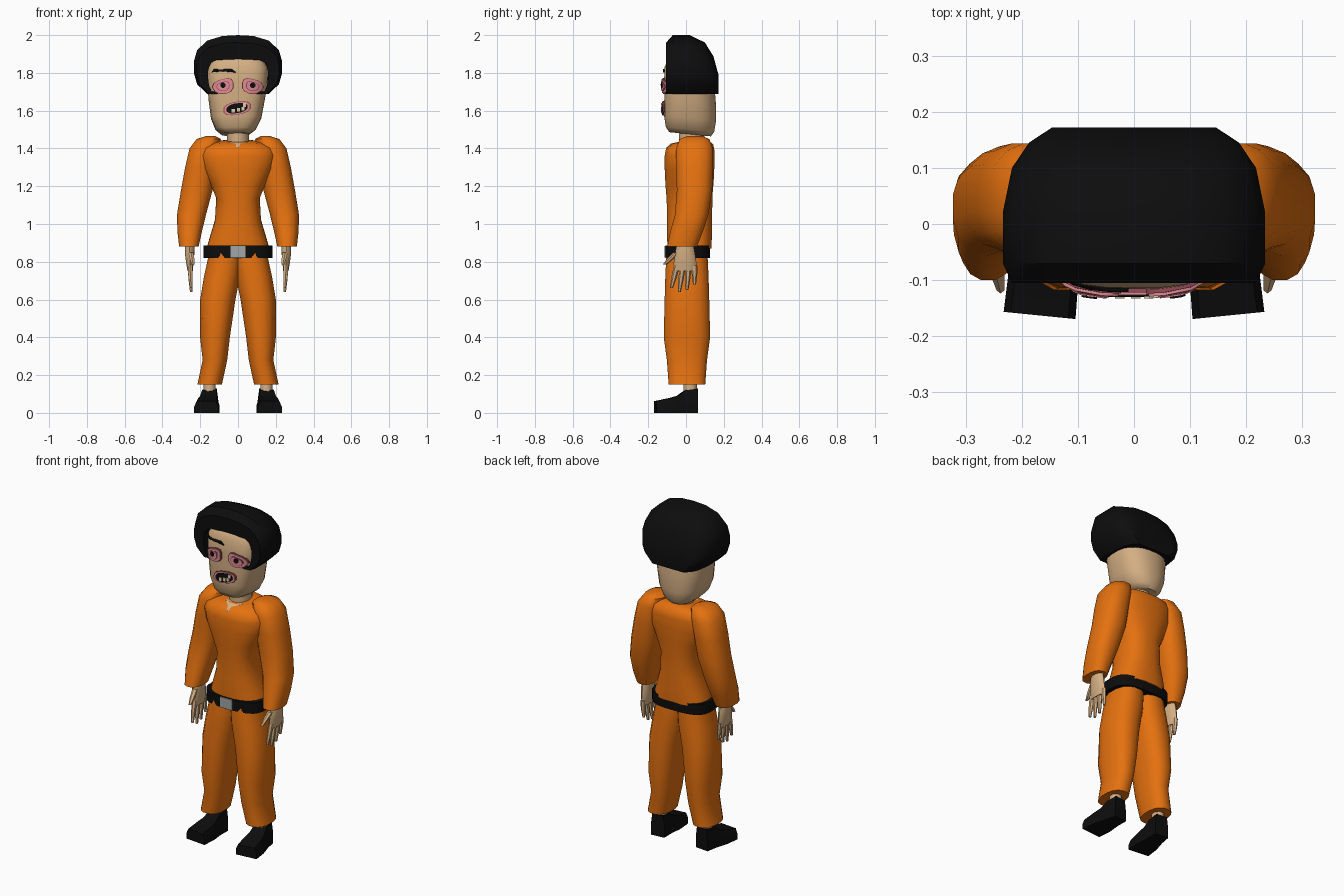
import bpy, bmesh, math
from mathutils import Vector
from mathutils.bvhtree import BVHTree

cube = bpy.data.objects.get("Cube")
if cube:
    bpy.data.objects.remove(cube, do_unlink=True)


def material(name, red, green, blue):
    mat = bpy.data.materials.new(name)
    mat.use_nodes = True
    color = (red, green, blue, 1)
    mat.diffuse_color = color
    mat.node_tree.nodes["Principled BSDF"].inputs["Base Color"].default_value = color
    return mat


orange = material("orange cloth", .78, .165, .005)
flesh = material("skin", .66, .43, .23)
black = material("black", .004, .004, .004)
steel = material("buckle grey", .36, .38, .38)
pink = material("pink", .76, .27, .3)
maroon = material("dark pink", .3, .07, .1)
cream = material("tooth cream", .8, .6, .4)


def signed_power(value, exponent):
    return math.copysign(abs(value) ** exponent, value)


def bridge(name, rings, mat, angle=50, mirror=False):
    """Bridge closed rings of points, cap both ends and return a surface tree."""
    bm = bmesh.new()
    loops = [[bm.verts.new(point) for point in ring] for ring in rings]
    count = len(loops[0])
    for lower, upper in zip(loops, loops[1:]):
        for i in range(count):
            j = (i + 1) % count
            bm.faces.new((lower[i], lower[j], upper[j], upper[i]))
    bm.faces.new(loops[0])
    bm.faces.new(loops[-1])
    bmesh.ops.recalc_face_normals(bm, faces=bm.faces)
    tree = BVHTree.FromBMesh(bm)
    mesh = bpy.data.meshes.new(name)
    bm.to_mesh(mesh)
    bm.free()
    mesh.materials.append(mat)
    obj = bpy.data.objects.new(name, mesh)
    bpy.context.collection.objects.link(obj)
    bpy.ops.object.select_all(action='DESELECT')
    obj.select_set(True)
    bpy.context.view_layer.objects.active = obj
    bpy.ops.object.shade_smooth_by_angle(angle=math.radians(angle))
    if mirror:
        obj.modifiers.new("Mirror", 'MIRROR')
    return tree


def ellipse(cx, cy, rx, ry, sides=12, square=1, top_square=None):
    """Rounded outline; lower exponents make it more square."""
    points = []
    for i in range(sides):
        angle = math.tau * (i + .5) / sides
        across, up = math.cos(angle), math.sin(angle)
        power = top_square if top_square and up > 0 else square
        points.append((cx + rx * signed_power(across, power),
                       cy + ry * signed_power(up, power)))
    return points


def body(name, rows, front, back, mat, mirror=False, tilt=0, shift=None, **shape):
    """Stack rounded rings given as height, centre, half width and depth scale."""
    middle, depth = (front + back) / 2, (back - front) / 2
    rings = []
    for z, cx, rx, scale in rows:
        cy = middle + (shift(z) if shift else 0)
        outline = ellipse(cx, cy, rx, depth * scale, **shape)
        rings.append([(x, y, z + tilt * (y - cy)) for x, y in outline])
    return bridge(name, rings, mat, mirror=mirror)


def plate(name, tree, outline, mat, lift, size=1):
    """Lay a thin shape on the front of a surface."""
    cx = sum(x for x, z in outline) / len(outline)
    cz = sum(z for x, z in outline) / len(outline)

    def ring(scale, height):
        points = []
        for x, z in outline:
            x, z = cx + (x - cx) * scale, cz + (z - cz) * scale
            hit = tree.ray_cast(Vector((x, -1, z)), Vector((0, 1, 0)))[0]
            points.append((x, (hit.y if hit else -.1) - height, z))
        return points
    bridge(name, [ring(size, lift - .009), ring(size, lift),
                  ring(size / 2, lift), ring(size / 20, lift)], mat)


# Clothes
torso = body("shirt", [
    (.86, 0, .17, .9), (.93, 0, .15, .93), (1.02, 0, .123, .93), (1.14, 0, .116, .95),
    (1.22, 0, .15, 1), (1.3, 0, .19, 1.03), (1.37, 0, .205, 1.04),
    (1.41, 0, .19, .98), (1.435, 0, .13, .75), (1.44, 0, .07, .5)],
    -.11, .148, orange, tilt=.1, sides=20, square=.8)
body("sleeves", [
    (1.465, .145, .025, .4), (1.45, .155, .065, .8), (1.4, .178, .08, 1),
    (1.3, .198, .083, 1), (1.18, .218, .085, .95), (1.05, .246, .078, .9),
    (.96, .256, .066, .88), (.88, .26, .052, .8)],
    -.055, .145, orange, mirror=True, sides=16, square=.85,
    shift=lambda z: -.3 * max(0, 1.1 - z))
body("trousers", [
    (.86, .07, .085, .9), (.82, .07, .09, .93), (.72, .085, .097, .97),
    (.6, .107, .095, 1), (.4, .122, .08, 1.04), (.28, .122, .066, .9), (.15, .15, .066, .82)],
    -.115, .125, orange, mirror=True, sides=16, square=.85)

# Belt and buckle
body("belt", [(.82, 0, .183, 1), (.885, 0, .183, 1)],
     -.108, .128, black, sides=24, square=.67)
bridge("buckle", [[(x, y, z) for x, z in ellipse(0, .853, .055, .044, sides=4)]
                  for y in (-.1, -.113)], steel)

# Hands: palm, four fingers and a thumb
body("palms", [(.9, .255, .026, .7), (.85, .256, .027, .85), (.79, .255, .02, 1), (.75, .253, .015, .9)],
     -.066, .056, flesh, mirror=True, sides=10)
for finger, length in enumerate((.1, .12, .11, .08)):
    root = -.048 + .031 * finger
    spread = .008 * (finger - 2) - .008
    body(f"finger_{finger}", [(.78, .254, .014, 1), (.77 - length / 2, .252, .012, .9),
                              (.76 - length, .248, .007, .5)],
         root - .016, root + .016, flesh, mirror=True, sides=6,
         shift=lambda z: spread * (.78 - z) / length)
body("thumbs", [(.85, .25, .016, 1), (.815, .243, .014, 1), (.785, .238, .008, .6)],
     -.066, -.03, flesh, mirror=True, sides=6, shift=lambda z: z - .85)

# Feet: ankles and blocky shoes turned outward
body("ankles", [(.1, .15, .034, 1), (.2, .15, .034, 1)],
     -.015, .06, flesh, mirror=True, sides=8)
sections = []
for y, half, height in ((-.163, .064, .062), (-.08, .062, .08),
                        (-.045, .055, .09), (-.005, .047, .12), (.06, .042, .128)):
    section = [(-half, 0), (half, 0), (half, height / 2),
               (half * .8, height), (-half * .8, height), (-half, height / 2)]
    sections.append([(.152 - y / 10 + x, y + x / 10, z) for x, z in section])
bridge("shoes", sections, black, angle=25, mirror=True)

# Neck and head
body("neck", [(1.39, 0, .06, 1), (1.5, 0, .06, 1)], -.04, .1, flesh)
head = body("head", [
    (1.475, -.015, .075, .8), (1.5, -.013, .107, .93), (1.56, -.01, .134, 1),
    (1.66, -.007, .15, .99), (1.74, -.003, .16, .97), (1.82, 0, .16, .92),
    (1.88, 0, .13, .7), (1.92, 0, .08, .3)],
    -.117, .16, flesh, tilt=-.1, sides=24, square=.6, top_square=.87,
    shift=lambda z: -.05 * max(0, z - 1.66))
plate("collar_opening", torso, [(-.055, 1.435), (.055, 1.435), (0, 1.402)], flesh, .005)

# Hair: a hairline arch flares to a bushy outline and closes at the back
directions = [math.radians(230 - 20 * step) for step in range(15)]
arch, bush = [], []
for angle in directions:
    across, up = math.cos(angle), math.sin(angle)
    arch.append((.16 * signed_power(across, .3), 1.79 + (.083 if up > 0 else .115) * up))
    puff = 1 - .04 * math.cos(4 * angle)
    bush.append((.245 * puff * across, 1.83 + .177 * puff * up))
rings = [[(x, y, z) for x, z in arch] for y in (0, -.1)]
for y, rise in ((-.105, .86), (-.07, 1), (.02, 1), (.1, .86), (.145, .6), (.172, .25)):
    width = (1 + rise) / 2
    rings.append([(x * width, y, min(z, 1.72 + (z - 1.72) * rise)) for x, z in bush])
bridge("hair", rings, black, angle=35)

# Eyes with dark rims, pink lids and pupils
for side, cx in (("right", -.08), ("left", .078)):
    shape = ellipse(cx, 1.733, .058, .045, square=.9, top_square=.6)
    shape = [(x, z - .25 * abs(x - cx * .5) * (z > 1.74)) for x, z in shape]
    layers = (("rim", maroon, .008, 1), ("lid", pink, .013, .92),
              ("shadow", maroon, .015, .62), ("ball", pink, .017, .55))
    for layer, mat, lift, size in layers:
        plate(f"{side}_eye_{layer}", head, shape, mat, lift, size)
    plate(f"{side}_pupil", head, ellipse(cx, 1.735, .015, .015, sides=8), black, .02)
plate("eyebrow", head, [(-.14, 1.803), (-.13, 1.82), (-.03, 1.82), (-.01, 1.802), (-.08, 1.808)],
      black, .007)

# Crooked mouth with uneven teeth
lips = [(x, z + .15 * x) for x, z in ellipse(-.005, 1.614, .072, .034, square=.8)]
for layer, mat, lift, size in (("lip_edge", maroon, .007, 1.04), ("lips", pink, .011, .95),
                               ("mouth_opening", black, .014, .78)):
    plate(layer, head, lips, mat, lift, size)
for tooth, (x, z) in enumerate(((-.025, 1.6), (.003, 1.605), (.026, 1.61), (.035, 1.63))):
    plate(f"tooth_{tooth}", head, ellipse(x, z, .012, .014, sides=4), cream, .017)
